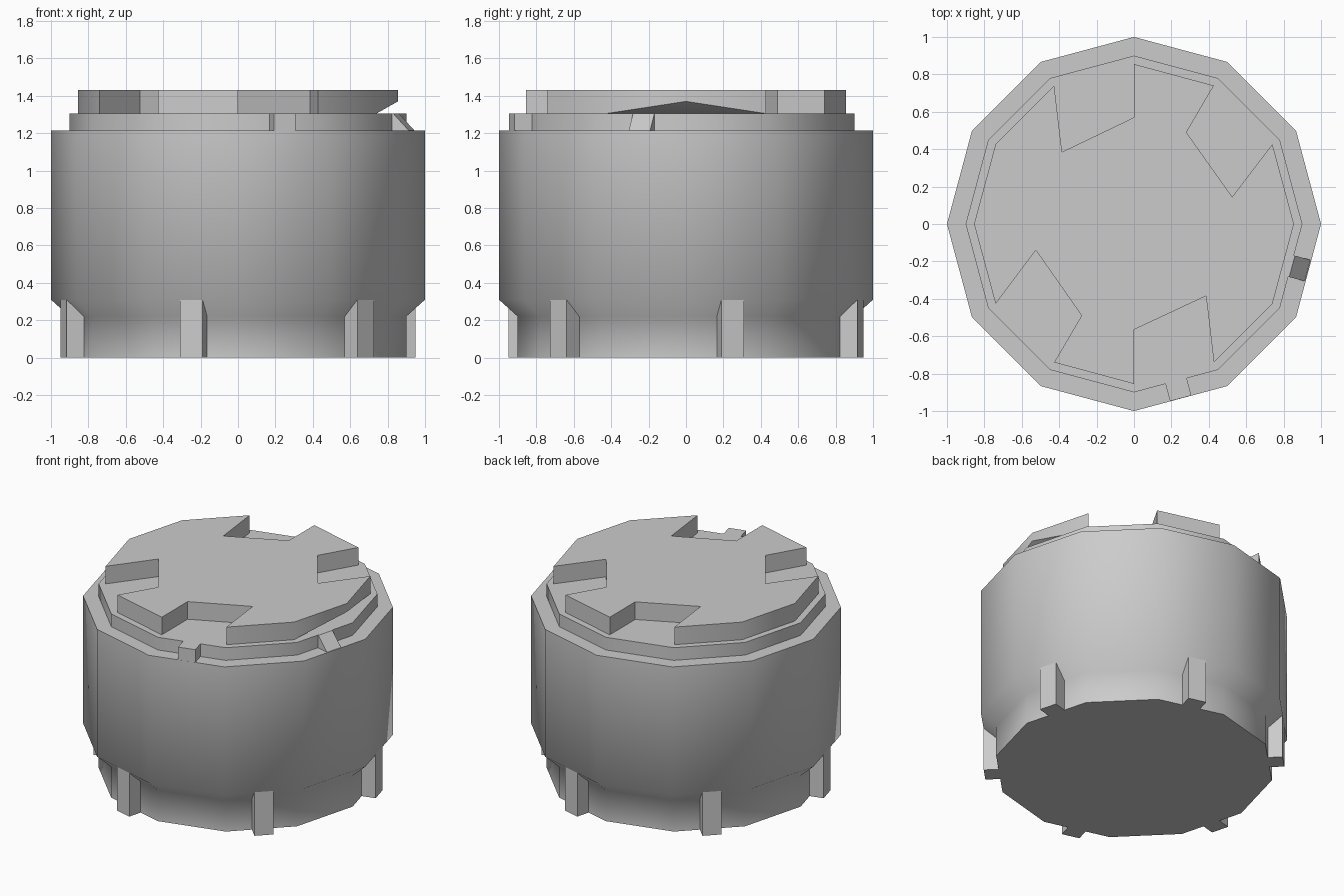
import bpy, bmesh
from math import sin, cos, pi, radians

if "Cube" in bpy.data.objects:
    bpy.data.objects.remove(bpy.data.objects["Cube"])


def finish(bm, name, angle=60):
    bmesh.ops.recalc_face_normals(bm, faces=bm.faces)
    mesh = bpy.data.meshes.new(name)
    bm.to_mesh(mesh)
    bm.free()
    ob = bpy.data.objects.new(name, mesh)
    bpy.context.collection.objects.link(ob)
    bpy.ops.object.select_all(action='DESELECT')
    ob.select_set(True)
    bpy.context.view_layer.objects.active = ob
    bpy.ops.object.shade_smooth_by_angle(angle=radians(angle))
    return ob


def lathe(name, profile, sides=12):
    bm = bmesh.new()
    rings = [[bm.verts.new((r * cos(2 * pi * i / sides), r * sin(2 * pi * i / sides), z))
              for i in range(sides)] for r, z in profile]
    for a, b in zip(rings, rings[1:]):
        for i in range(sides):
            j = (i + 1) % sides
            bm.faces.new((a[i], a[j], b[j], b[i]))
    bm.faces.new(rings[0])
    bm.faces.new(rings[-1])
    return finish(bm, name)


def prism(name, outline, z0, z1, lifted={}):
    # Extruded outline; lifted gives other bottom heights per point index
    bm = bmesh.new()
    low = [bm.verts.new((x, y, lifted.get(i, z0))) for i, (x, y) in enumerate(outline)]
    top = [bm.verts.new((x, y, z1)) for x, y in outline]
    n = len(outline)
    for i in range(n):
        j = (i + 1) % n
        bm.faces.new((low[i], low[j], top[j], top[i]))
    cap = bm.faces.new(top)
    base = [v for i, v in enumerate(low) if i not in lifted]
    bm.faces.new(base)
    for i in lifted:
        bm.faces.new((low[i - 1], low[i], low[(i + 1) % n]))
    bmesh.ops.triangulate(bm, faces=[f for f in bm.faces if len(f.verts) > 4])
    return finish(bm, name)


def lug(name, angle, inner, outer, width, z0, z1, outer_top=None):
    # Radial block; outer_top pulls in the upper outer edge to make a wedge
    bm = bmesh.new()
    bmesh.ops.create_cube(bm, size=1)
    for v in bm.verts:
        up, out = v.co.z > 0, v.co.x > 0
        r = inner if not out else (outer_top if up and outer_top else outer)
        v.co = (r, v.co.y * width, z1 if up else z0)
    ob = finish(bm, name, 30)
    ob.rotation_euler.z = radians(angle)
    return ob


# Twelve-sided canister with narrowed foot and stepped collar
lathe("canister_body", [(0.9, 0), (0.9, 0.22), (1, 0.31), (1, 1.215),
                        (0.9, 1.215), (0.9, 1.305)])

# Notched top plate: half outline turned half a circle, one lower corner lifted
half = [(0, 0.57), (0, 0.855), (0.427, 0.74), (0.28, 0.49), (0.525, 0.145),
        (0.74, 0.427), (0.855, 0), (0.74, -0.427), (0.427, -0.74), (0.385, -0.385)]
outline = half[:]
outline += [(0, -0.565), (0, -0.855), (-0.427, -0.74), (-0.28, -0.49), (-0.525, -0.14),
            (-0.74, -0.427), (-0.855, 0), (-0.74, 0.427), (-0.427, 0.74), (-0.385, 0.385)]
prism("notched_top_plate", outline, 1.305, 1.43, {6: 1.37})

# Six lugs around the foot
for k in range(6):
    lug(f"foot_lug_{k + 1}", 15 + 60 * k, 0.8, 0.965, 0.125, 0, 0.31)

# Square key and sloped key on the collar
lug("collar_key", -75, 0.8, 0.965, 0.118, 1.21, 1.305)
lug("collar_ramp", -15, 0.8, 0.965, 0.118, 1.21, 1.305, 0.875)
